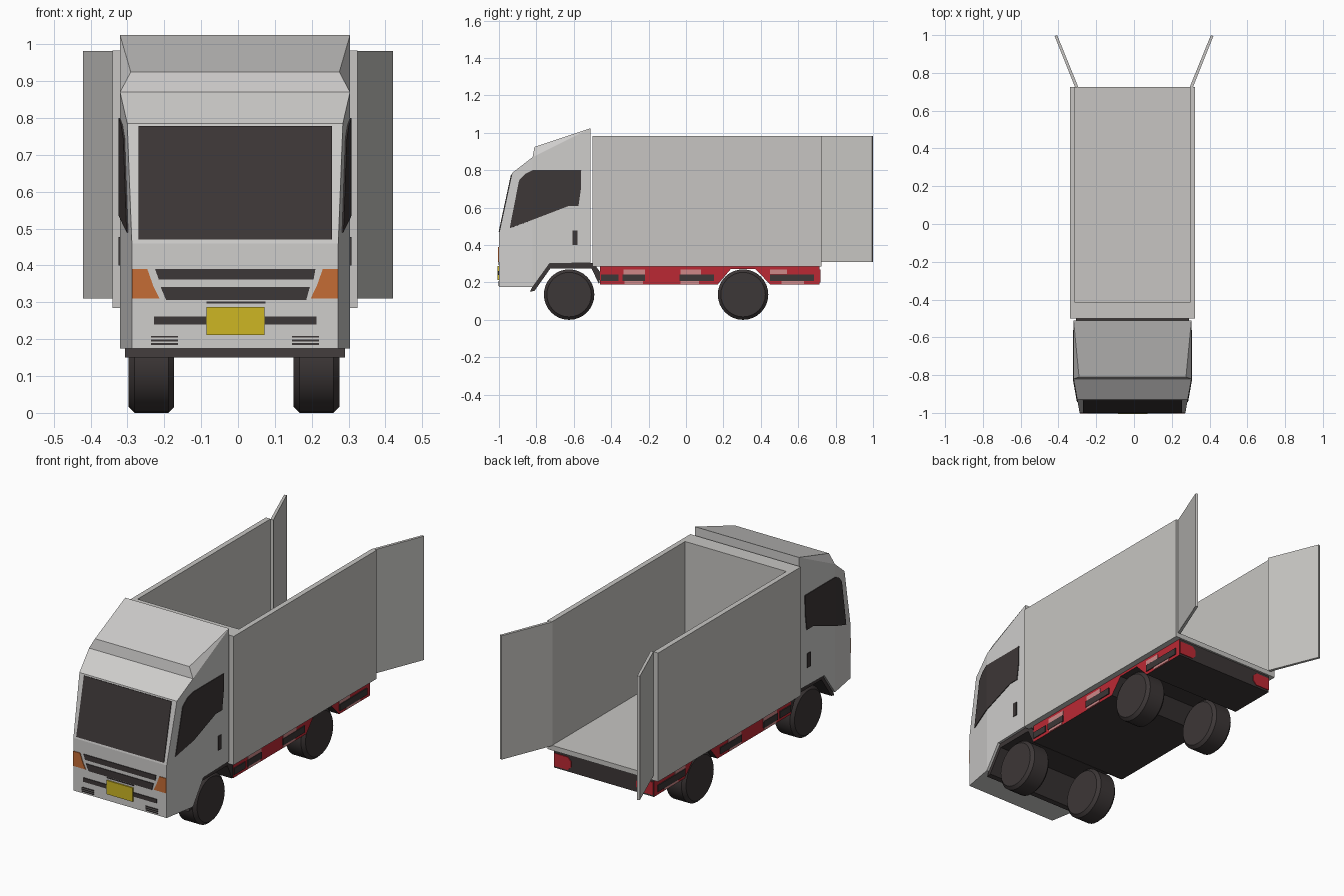
import bpy, bmesh, math
from mathutils import Vector, Matrix

if "Cube" in bpy.data.objects:
    bpy.data.objects.remove(bpy.data.objects["Cube"])

CX = -0.008  # body centre line


def material(name, r, g, b):
    m = bpy.data.materials.new(name)
    m.use_nodes = True
    m.diffuse_color = (r, g, b, 1)
    m.node_tree.nodes["Principled BSDF"].inputs["Base Color"].default_value = (r, g, b, 1)
    return m


CAB = material("cab_grey", .62, .61, .6)
BOX = material("cargo_grey", .57, .56, .54)
DARK = material("dark", .046, .038, .038)
RED = material("red", .5, .022, .034)
PINK = material("pale_red", .62, .25, .25)
ORANGE = material("orange", .56, .15, .035)
YELLOW = material("yellow", .61, .47, .017)


def finish(name, bm, *mats):
    bmesh.ops.recalc_face_normals(bm, faces=bm.faces)
    mesh = bpy.data.meshes.new(name)
    bm.to_mesh(mesh)
    bm.free()
    ob = bpy.data.objects.new(name, mesh)
    bpy.context.collection.objects.link(ob)
    for m in mats:
        mesh.materials.append(m)
    return ob


def sweep(name, pts, vec, *mats):
    """Extrude a polygon along a vector."""
    bm = bmesh.new()
    vec = Vector(vec)
    a = [bm.verts.new(p) for p in pts]
    b = [bm.verts.new(Vector(p) + vec) for p in pts]
    bm.faces.new(a)
    bm.faces.new(b)
    for i in range(len(a)):
        j = (i + 1) % len(a)
        bm.faces.new((a[i], a[j], b[j], b[i]))
    return finish(name, bm, *mats)


def plate(name, pts, normal, mat, lift=.004):
    n = Vector(normal).normalized()
    return sweep(name, [Vector(p) - n * .002 for p in pts], n * (lift + .002), mat)


def rect(a0, a1, b0, b1):
    return [(a0, b0), (a1, b0), (a1, b1), (a0, b1)]


def box(name, x0, x1, y0, y1, z0, z1, mat):
    return sweep(name, [(x, y, z0) for x, y in rect(x0, x1, y0, y1)], (0, 0, z1 - z0), mat)


def profile(name, pts, half, *mats):
    return sweep(name, [(CX - half, y, z) for y, z in pts], (2 * half, 0, 0), *mats)


def half_width(y):
    return .312 - .032 * max(0, (-.82 - y) / .18)


# Cab shell: side outline with a half width at each point
outline = [(-1, .175), (-1, .46), (-.93, .785), (-.82, .87), (-.81, .925),
           (-.51, 1.025), (-.51, .87), (-.51, .305), (-.73, .3), (-.82, .175)]
bm = bmesh.new()
sides = []
for s in (-1, 1):
    row = []
    for i, (y, z) in enumerate(outline):
        w = .283 if i == 4 else half_width(y)
        row.append(bm.verts.new((CX + s * w, y, z)))
    sides.append(row)
    for ids in ((0, 1, 2, 3, 9), (3, 6, 7, 8, 9), (3, 4, 5), (3, 5, 6)):
        bm.faces.new([row[i] for i in ids])
L, R = sides
for i in range(len(outline)):
    j = (i + 1) % len(outline)
    bm.faces.new((L[i], L[j], R[j], R[i]))
finish("cab", bm, CAB)


# Windscreen on the sloping front
def front_y(z):
    return -1 + .07 * max(0, z - .46) / .325


plate("windscreen", [(x, front_y(z), z) for x, z in rect(-.27, .255, .47, .777)],
      (0, -.325, .07), DARK)

# Grille, bumper trim and number plate
trim = {
    "upper_grille": [(-.225, .39), (.21, .39), (.205, .362), (-.215, .362)],
    "lower_grille": [(-.21, .342), (.195, .342), (.185, .306), (-.195, .306)],
    "bumper_strip": rect(-.228, .213, .24, .262),
    "plate_trim": rect(-.085, .075, .297, .302),
}
for name, pts in trim.items():
    plate(name, [(x, -1, z) for x, z in pts], (0, -1, 0), DARK)
plate("number_plate", [(x, -1, z) for x, z in rect(-.085, .072, .212, .287)],
      (0, -1, 0), YELLOW, .007)

lamp = [(.279, .39), (.238, .39), (.222, .345), (.205, .31), (.279, .31)]
window_front = [(-.942, .49), (-.82, .535), (-.82, .8), (-.86, .78), (-.892, .745)]
window_rear = [(-.82, .535), (-.63, .608), (-.575, .608), (-.562, .7), (-.56, .8), (-.82, .8)]

for s, side in ((1, "left"), (-1, "right")):
    plate(side + "_headlight", [(CX + s * x, -1, z) for x, z in lamp], (0, -1, 0), ORANGE)
    for k in range(3):
        z = .184 + k * .01
        plate(side + "_fog_slat", [(CX + s * x, -1, h) for x, h in rect(.155, .228, z, z + .005)],
              (0, -1, 0), DARK)
    # Side windows and door handle
    for part, pts, n in (("quarter_window", window_front, (s, -.178, 0)),
                         ("door_window", window_rear, (s, 0, 0)),
                         ("door_handle", rect(-.607, -.58, .4, .477), (s, 0, 0))):
        plate(f"{side}_{part}", [(CX + s * half_width(y), y, z) for y, z in pts], n, DARK)

    # Chassis side markings, then dark bars over them
    def mark(name, y0, y1, z0, z1, mat, lift):
        plate(f"{side}_{name}", [(CX + s * .3, y, z) for y, z in rect(y0, y1, z0, z1)],
              (s, 0, 0), mat, lift)
    for y0, y1, z0, z1 in ((-.335, -.22, .24, .27), (-.03, .08, .24, .27), (-.33, -.23, .193, .21),
                           (-.03, .07, .193, .21), (.45, .54, .245, .27), (.51, .63, .193, .21)):
        mark("reflector", y0, y1, z0, z1, PINK, .003)
    for y0, y1 in ((-.455, -.36), (-.34, -.22), (-.035, .15), (.45, .685)):
        mark("side_bar", y0, y1, .207, .243, DARK, .005)

    # Rear lights
    cut = [(.298, .2), (.298, .27), (.215, .27), (.195, .25), (.195, .22), (.215, .2)]
    plate(side + "_tail_light", [(CX + s * x, .715, z) for x, z in cut], (0, 1, 0), RED)

    # Cargo side wall and open rear door
    box(side + "_cargo_wall", CX + s * .332, CX + s * .304, -.5, .725, .285, .983, BOX)
    door = [(s * .295, .725), (s * .31, .72), (s * .42, .995), (s * .407, 1)]
    sweep(side + "_rear_door", [(x, y, .31) for x, y in door], (0, 0, .672), BOX)

# Cargo floor and front wall
box("cargo_floor", CX - .31, CX + .31, -.5, .725, .285, .312, BOX)
box("cargo_front_wall", CX - .31, CX + .31, -.5, -.415, .285, .983, BOX)

# Chassis with rear wheel arch, red on its sides
chassis = profile("chassis", [(-.46, .19), (.17, .19), (.24, .272), (.37, .272), (.45, .19),
                              (.715, .19), (.715, .286), (-.46, .286)], .3, DARK, RED)
for f in chassis.data.polygons:
    f.material_index = int(abs(f.normal.x) > .9)

# Folded front mudguard
profile("front_mudguard", [(-.835, .15), (-.81, .155), (-.725, .275), (-.505, .275), (-.465, .19),
                           (-.455, .25), (-.495, .305), (-.74, .305), (-.822, .176)], .298, DARK)

# Wheels
for y, end in ((-.625, "front"), (.305, "rear")):
    for s, side in ((1, "left"), (-1, "right")):
        bm = bmesh.new()
        turn = Matrix.Translation((CX - .003 + s * .224, y, .135)) @ Matrix.Rotation(math.pi / 2, 4, 'Y')
        bmesh.ops.create_cone(bm, cap_ends=True, segments=32, radius1=.135, radius2=.135,
                              depth=.124, matrix=turn)
        rims = [e for e in bm.edges if any(len(f.verts) > 4 for f in e.link_faces)]
        bmesh.ops.bevel(bm, geom=rims, offset=.016, segments=1, affect='EDGES')
        wheel = finish(f"{end}_{side}_wheel", bm, DARK)
        bpy.ops.object.select_all(action='DESELECT')
        wheel.select_set(True)
        bpy.context.view_layer.objects.active = wheel
        bpy.ops.object.shade_smooth_by_angle(angle=math.radians(35))
